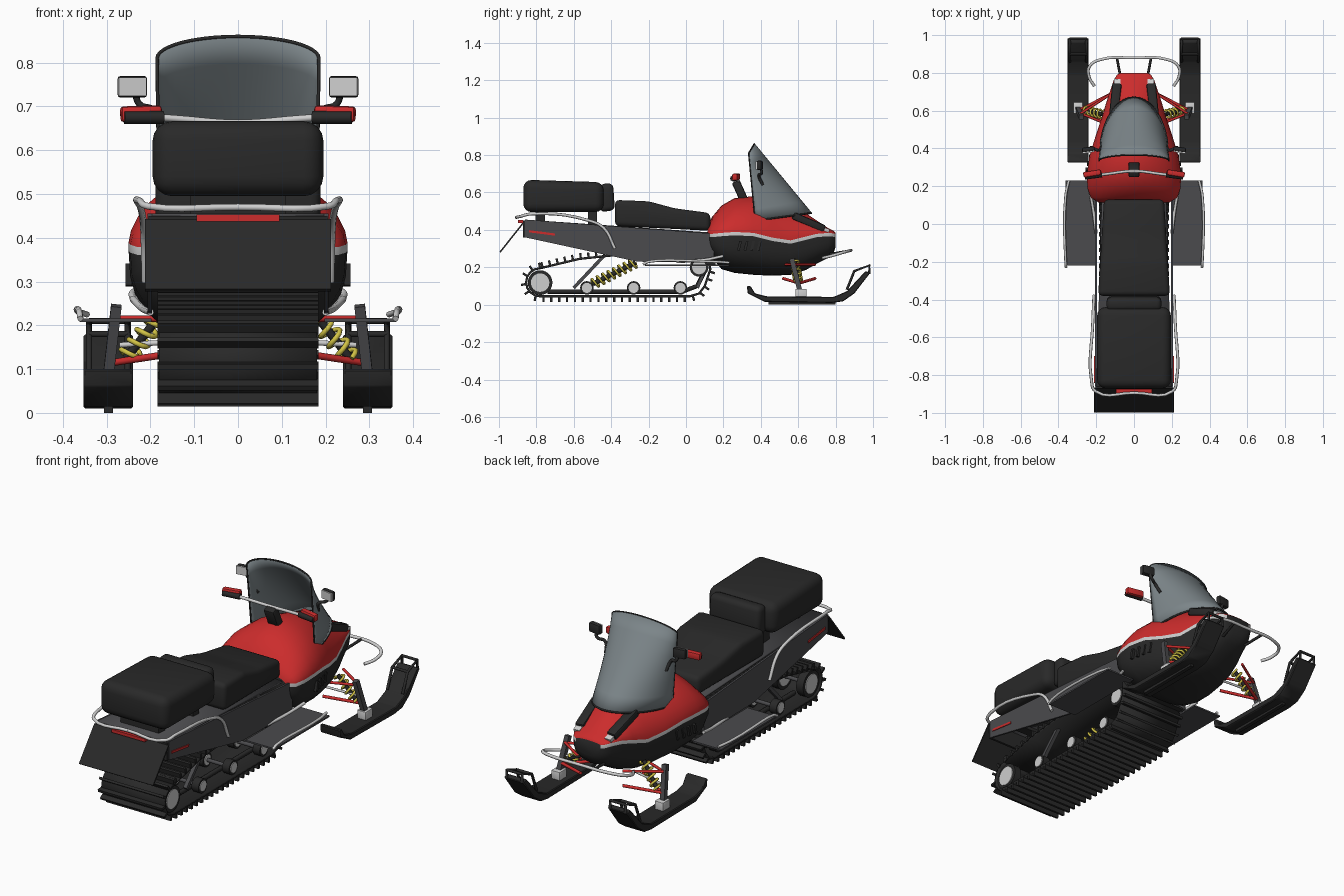
import bpy, bmesh, math
from mathutils import Vector, Matrix

old = bpy.data.objects.get("Cube")
if old:
    bpy.data.objects.remove(old, do_unlink=True)


def material(name, *rgb):
    m = bpy.data.materials.new(name)
    m.use_nodes = True
    m.diffuse_color = (*rgb, 1)
    m.node_tree.nodes["Principled BSDF"].inputs["Base Color"].default_value = (*rgb, 1)
    return m


BLACK = material("black", .022, .022, .022)
GREY = material("dark_grey", .07, .07, .075)
RED = material("red", .6, .025, .025)
SILVER = material("silver", .62, .62, .62)
YELLOW = material("yellow", .65, .55, .06)
GLASS = material("smoked_glass", .2, .235, .25)


def activate(ob):
    bpy.ops.object.select_all(action='DESELECT')
    ob.select_set(True)
    bpy.context.view_layer.objects.active = ob


def finish(name, bm, mats, smooth=40):
    bmesh.ops.recalc_face_normals(bm, faces=bm.faces)
    me = bpy.data.meshes.new(name)
    bm.to_mesh(me)
    bm.free()
    ob = bpy.data.objects.new(name, me)
    bpy.context.collection.objects.link(ob)
    for m in mats:
        me.materials.append(m)
    activate(ob)
    bpy.ops.object.shade_smooth_by_angle(angle=math.radians(smooth))
    return ob


def bevel(bm, size, segments):
    if size:
        bmesh.ops.bevel(bm, geom=bm.edges[:], offset=size, segments=segments,
                        profile=.5, affect='EDGES', clamp_overlap=True)


def prism(name, profile, x0, x1, mat, size=0, segments=3, shape=None):
    """Side (y, z) profile extruded from x0 to x1."""
    bm = bmesh.new()
    face = bm.faces.new([bm.verts.new((x0, y, z)) for y, z in profile])
    new = bmesh.ops.extrude_face_region(bm, geom=[face])["geom"]
    bmesh.ops.translate(bm, vec=(x1 - x0, 0, 0),
                        verts=[g for g in new if isinstance(g, bmesh.types.BMVert)])
    for v in bm.verts:
        if shape:
            v.co.x *= shape(v.co)
    bmesh.ops.recalc_face_normals(bm, faces=bm.faces)
    bevel(bm, size, segments)
    return finish(name, bm, [mat])


def beam(name, a, b, w, h, mat, size=0):
    """Box running from a to b; w is its size along x."""
    a, b = Vector(a), Vector(b)
    z = (b - a).normalized()
    ref = Vector((0, 1, 0)) if abs(z.x) > .95 else Vector((1, 0, 0))
    x = (ref - z * ref.dot(z)).normalized()
    frame = Matrix((x, z.cross(x), z)).transposed().to_4x4()
    bm = bmesh.new()
    bmesh.ops.create_cube(bm, size=1, matrix=Matrix.Translation((a + b) / 2) @ frame
                          @ Matrix.Diagonal((w, h, (b - a).length, 1)))
    bevel(bm, size, 2)
    return finish(name, bm, [mat])


def tube(name, pts, r, mat, smooth=True):
    cu = bpy.data.curves.new(name, 'CURVE')
    cu.dimensions, cu.bevel_depth, cu.bevel_resolution = '3D', r, 2
    cu.resolution_u, cu.use_fill_caps = 5, True
    sp = cu.splines.new('BEZIER' if smooth else 'POLY')
    points = sp.bezier_points if smooth else sp.points
    points.add(len(pts) - 1)
    for p, co in zip(points, pts):
        if smooth:
            p.co, p.handle_left_type, p.handle_right_type = co, 'AUTO', 'AUTO'
        else:
            p.co = (*co, 1)
    ob = bpy.data.objects.new(name, cu)
    bpy.context.collection.objects.link(ob)
    cu.materials.append(mat)
    activate(ob)
    bpy.ops.object.convert(target='MESH')


def spring(name, a, b, r, turns, mat):
    a, b = Vector(a), Vector(b)
    q = (b - a).to_track_quat('Z', 'Y')
    n = turns * 10
    tube(name, [a.lerp(b, i / n) + q @ Vector((r * math.cos(i * math.tau / 10), r * math.sin(i * math.tau / 10), 0))
                for i in range(n + 1)], .006, mat, False)
    tube(name + "_damper", [a, b], r * .45, BLACK, False)


def disc(name, x, y, z, r, w, mat):
    bm = bmesh.new()
    bmesh.ops.create_cone(bm, cap_ends=True, segments=24, radius1=r, radius2=r, depth=w,
                          matrix=Matrix.Translation((x, y, z)) @ Matrix.Rotation(math.pi / 2, 4, 'Y'))
    finish(name, bm, [mat])


def loft(name, rows, mats, closed=False, rule=None, smooth=40):
    bm = bmesh.new()
    rows = [[bm.verts.new(p) for p in row] for row in rows]
    n = len(rows[0])
    for r0, r1 in zip(rows, rows[1:]):
        for j in range(n if closed else n - 1):
            f = bm.faces.new((r0[j], r0[(j + 1) % n], r1[(j + 1) % n], r1[j]))
            f.material_index = rule(j) if rule else 0
    if closed:
        for row in (rows[0], rows[-1]):
            bm.faces.new(row).material_index = len(mats) - 1
    return finish(name, bm, mats, smooth)


def thicken(ob, t):
    mod = ob.modifiers.new("thickness", 'SOLIDIFY')
    mod.thickness, mod.offset = t, 0


# Hood and belly: rings of red top, silver stripe and black underside
K = 8
stations = [  # y, half width, top, stripe, bottom
    (.115, .19, .42, .37, .30), (.14, .23, .47, .37, .25), (.19, .246, .53, .375, .19),
    (.26, .25, .57, .38, .17), (.36, .236, .58, .375, .16), (.46, .205, .56, .35, .155),
    (.56, .172, .53, .335, .16), (.64, .148, .49, .355, .185), (.70, .128, .45, .37, .22),
    (.76, .108, .41, .375, .25), (.79, .09, .395, .372, .28), (.80, .07, .385, .368, .31)]


def hood_ring(y, w, top, mid, low):
    half = []
    for i in range(K + 1):
        a = math.pi / 2 * (1 - i / K)
        half.append((w * math.cos(a) ** 1.15 if i else 0, mid + .009 + (top - mid - .009) * math.sin(a) ** 1.15))
    for i in range(K + 1):
        a = math.pi / 2 * i / K
        half.append((w * abs(math.cos(a)) ** .75 if i < K else 0, mid - .009 - (mid - .009 - low) * math.sin(a) ** .75))
    return [(x, y, z) for x, z in half] + [(-x, y, z) for x, z in half[-2:0:-1]]


def hood_colour(j):
    j = min(j, 4 * K + 1 - j)
    return 0 if j < K else 1 if j == K else 2


loft("hood", [hood_ring(*s) for s in stations], [RED, SILVER, BLACK], True, hood_colour, 50)

# Windshield with dark trim
angles = [math.pi * (i / 24 - .5) for i in range(25)]
base = [Vector((.18 * math.sin(a), .37 + .3 * math.cos(a), .45 + .04 * math.cos(a))) for a in angles]
brim = [Vector((.185 * math.sin(a), .335 + .03 * math.cos(a), .81 + .05 * math.cos(a))) for a in angles]
thicken(loft("windshield", [[p.lerp(q, t / 6) for p, q in zip(base, brim)] for t in range(7)], [GLASS]), .006)
tube("windshield_trim", [base[0]] + brim + [base[-1]], .004, BLACK, False)
tube("windshield_base_trim", base, .005, BLACK, False)

# Seats and rear box
prism("front_seat", [(-.38, .42), (-.38, .56), (-.2, .553), (-.06, .515), (.13, .49), (.13, .395), (-.06, .405)],
      -.19, .19, BLACK, .025, shape=lambda c: 1 - .16 * (c.y + .38) / .5)
prism("rear_box", [(-.87, .495), (-.87, .668), (-.44, .655), (-.44, .495)], -.195, .195, BLACK, .045, 4)
prism("backrest", [(-.46, .495), (-.46, .645), (-.39, .65), (-.38, .505)], -.145, .145, BLACK, .025)
for y in (-.78, -.5):
    beam("box_support", (0, y, .42), (0, y, .51), .22, .05, BLACK)

# Tunnel, rear flap and tail light
loft("tunnel_top", [[(-.2, -.86, .45), (.2, -.86, .45)], [(-.17, .15, .38), (.17, .15, .38)]], [GREY])
thicken(bpy.context.object, .01)
beam("rear_flap", (0, -.868, .44), (0, -.995, .28), .424, .008, BLACK)
beam("rear_panel", (0, -.866, .36), (0, -.866, .45), .41, .012, BLACK)
beam("tail_light", (0, -.885, .437), (0, -.885, .453), .19, .025, RED)

# Track belt with lugs
arc = [(-.78 - .075 * math.sin(a), .12 + .075 * math.cos(a)) for a in (math.pi * i / 8 for i in range(9))]
path = [Vector((0, y, z)) for y, z in arc + [(-.4, .045), (.02, .045), (.07, .06), (.1, .1), (.13, .19),
        (.125, .235), (.09, .262), (-.38, .265), (-.57, .245)] + arc[:1]]
thicken(loft("track_belt", [[(-.18, p.y, p.z), (.18, p.y, p.z)] for p in path], [BLACK]), .012)
gap, travel = .042, 0
for p, q in zip(path, path[1:]):
    d = (q - p).normalized()
    out = Vector((0, -d.z, d.y)) * -.03
    while travel < (q - p).length:
        s = p + d * travel
        beam("track_lug", s, s + out, .368, .012, BLACK)
        travel += gap
    travel -= (q - p).length

# Rear suspension in the track
spring("rear_spring", (0, -.5, .11), (0, -.27, .225), .028, 8, YELLOW)
for y, z, r in ((-.78, .118, .066), (-.53, .09, .036), (-.28, .09, .036), (-.03, .09, .036), (.07, .2, .05)):
    tube("axle", [(-.16, y, z), (.16, y, z)], .01, GREY, False)
    for x in (-.15, 0, .15):
        disc("wheel", x, y, z, r, .04, BLACK)
        disc("wheel_hub", x, y, z, r * .75, .048, SILVER)

# Handlebar
tube("handlebar", [(-.25, .25, .68), (-.14, .265, .672), (0, .28, .662), (.14, .265, .672), (.25, .25, .68)], .008, SILVER)
beam("steering_post", (0, .31, .56), (0, .265, .66), .06, .045, BLACK, .01)

for s, side in ((1, "left_"), (-1, "right_")):
    def at(*pts):
        return [(s * x, y, z) for x, y, z in pts]

    def bar(name, a, b, w, h, mat, size=0):
        beam(side + name, *at(a, b), w, h, mat, size)

    def rod(name, pts, r, mat, smooth=True):
        tube(side + name, at(*pts), r, mat, smooth)

    # Tunnel side, reflector, running board and rails
    prism(side + "tunnel_side", [(-.86, .455), (.15, .38), (.15, .225), (-.26, .23), (-.86, .36)],
          s * .197, s * .207, GREY)
    bar("reflector", (.208, -.84, .393), (.208, -.7, .375), .006, .012, RED)
    bar("running_board", (.28, -.22, .212), (.28, .23, .212), .165, .008, GREY)
    rod("board_rail", [(.36, -.23, .215), (.362, -.2, .23), (.362, .15, .23), (.345, .23, .225)], .007, SILVER)
    rod("grab_rail", [(.212, -.38, .30), (.215, -.44, .41), (.218, -.52, .45), (.225, -.83, .485),
                      (.205, -.885, .472), (0, -.895, .47)], .008, SILVER)
    rod("toe_rail", [(.2, -.05, .23), (.22, .1, .24), (.24, .2, .26)], .008, SILVER)

    # Slide rail and struts
    rod("slide_rail", [(.1, -.74, .07), (.1, -.02, .07), (.1, .06, .1), (.1, .1, .18)], .012, BLACK, False)
    bar("rear_strut", (.12, -.6, .09), (.12, -.44, .26), .02, .018, GREY)
    bar("front_strut", (.12, .06, .09), (.12, .13, .25), .02, .018, GREY)

    # Ski with keel, tip loop, mount and spindle
    prism(side + "ski", [(.33, .06), (.325, .1), (.345, .1), (.37, .06), (.43, .045), (.79, .042), (.86, .072),
                         (.96, .18), (.985, .17), (.9, .06), (.84, .018), (.78, .01), (.42, .015)],
          s * .24, s * .353, BLACK, .004, 1)
    bar("keel", (.296, .44, .008), (.296, .8, .008), .02, .016, BLACK)
    for x in (.252, .34):
        rod("tip_loop", [(x, .86, .08), (x, .9, .18), (x, .98, .21), (x, .98, .165)], .007, BLACK, False)
    for y, z in ((.9, .18), (.98, .21)):
        rod("tip_bar", [(.252, y, z), (.34, y, z)], .007, BLACK, False)
    bar("ski_mount", (.296, .615, .03), (.296, .615, .085), .05, .06, SILVER, .004)
    bar("spindle", (.298, .61, .07), (.278, .565, .245), .024, .026, GREY)

    # Front arms, steering link and spring
    for y in (.52, .69):
        rod("lower_arm", [(.12, y, .14), (.285, .605, .115)], .008, RED, False)
        rod("upper_arm", [(.12, y, .215), (.282, .585, .215)], .007, RED, False)
    rod("steering_link", [(.1, .57, .165), (.27, .595, .155)], .006, SILVER, False)
    spring(side + "front_spring", *at((.255, .6, .125), (.165, .58, .24)), .022, 5, YELLOW)

    # Front bumper
    rod("bumper", [(.21, .73, .25), (.238, .78, .262), (.235, .835, .278), (.17, .872, .288), (0, .88, .29)], .008, SILVER)
    rod("bumper_stay", [(.07, .77, .27), (.09, .877, .289)], .007, BLACK, False)

    # Headlamp housing, lens and hood vents
    bar("lamp_housing", (.107, .57, .478), (.09, .74, .405), .05, .04, BLACK, .01)
    bar("lamp_lens", (.09, .735, .405), (.089, .765, .393), .035, .02, SILVER)
    for i in range(4):
        y = .28 + i * .035
        bar("side_vent", (.25 - i * .009, y, .29), (.25 - i * .009, y + .012, .34), .014, .014, BLACK)

    # Grip, hand guard and mirror
    rod("grip", [(.17, .262, .675), (.26, .25, .675)], .015, BLACK, False)
    bar("hand_guard", (.175, .275, .685), (.268, .26, .682), .03, .036, RED, .008)
    bar("mirror_shell", (.208, .4, .745), (.275, .39, .745), .025, .05, BLACK, .008)
    bar("mirror_glass", (.21, .386, .745), (.273, .376, .745), .008, .042, SILVER)
    rod("mirror_arm", [(.235, .4, .73), (.225, .405, .705), (.19, .39, .69), (.172, .41, .64)], .008, BLACK)
